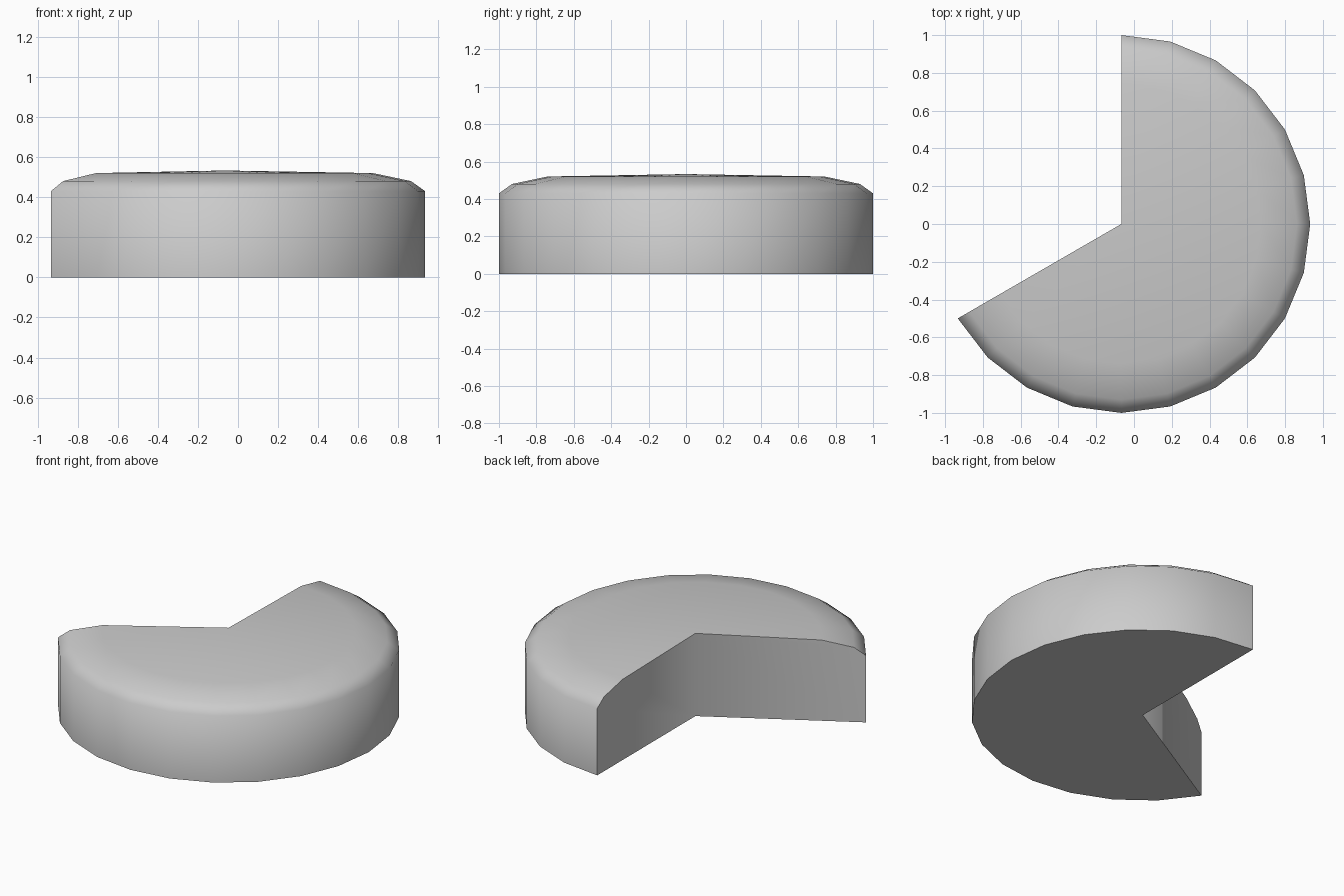
import bpy
import bmesh
from math import cos, sin, radians

if "Cube" in bpy.data.objects:
    bpy.data.objects.remove(bpy.data.objects["Cube"], do_unlink=True)

# Rim profile (radius, height) swept around the axis
PROFILE = [(1, 0), (1, 0.43), (0.93, 0.48), (0.74, 0.52)]
TOP = 0.533
CENTRE_X = -0.067
START, STEP, COUNT = -150, 15, 16

# Material
grey = bpy.data.materials.new("light grey")
colour = (0.6, 0.6, 0.6, 1)
grey.use_nodes = True
grey.diffuse_color = colour
grey.node_tree.nodes["Principled BSDF"].inputs["Base Color"].default_value = colour

# Wheel with a one-third wedge removed
bm = bmesh.new()
base = bm.verts.new((CENTRE_X, 0, 0))
peak = bm.verts.new((CENTRE_X, 0, TOP))
columns = []
for i in range(COUNT + 1):
    a = radians(START + STEP * i)
    columns.append([bm.verts.new((CENTRE_X + r * cos(a), r * sin(a), z))
                    for r, z in PROFILE])

for a, b in zip(columns, columns[1:]):
    for k in range(len(PROFILE) - 1):
        bm.faces.new((a[k], b[k], b[k + 1], a[k + 1]))
    bm.faces.new((a[-1], b[-1], peak))

# Flat underside and the two cut walls
bm.faces.new([base] + [c[0] for c in reversed(columns)])
bm.faces.new([base] + columns[0] + [peak])
bm.faces.new([peak] + columns[-1][::-1] + [base])
bmesh.ops.recalc_face_normals(bm, faces=bm.faces[:])

mesh = bpy.data.meshes.new("cut_wheel")
bm.to_mesh(mesh)
bm.free()
mesh.materials.append(grey)
wheel = bpy.data.objects.new("cut_wheel", mesh)
bpy.context.collection.objects.link(wheel)

# Smooth rim and top, crisp cut edges
bpy.ops.object.select_all(action="DESELECT")
wheel.select_set(True)
bpy.context.view_layer.objects.active = wheel
bpy.ops.object.shade_smooth_by_angle(angle=radians(60))
